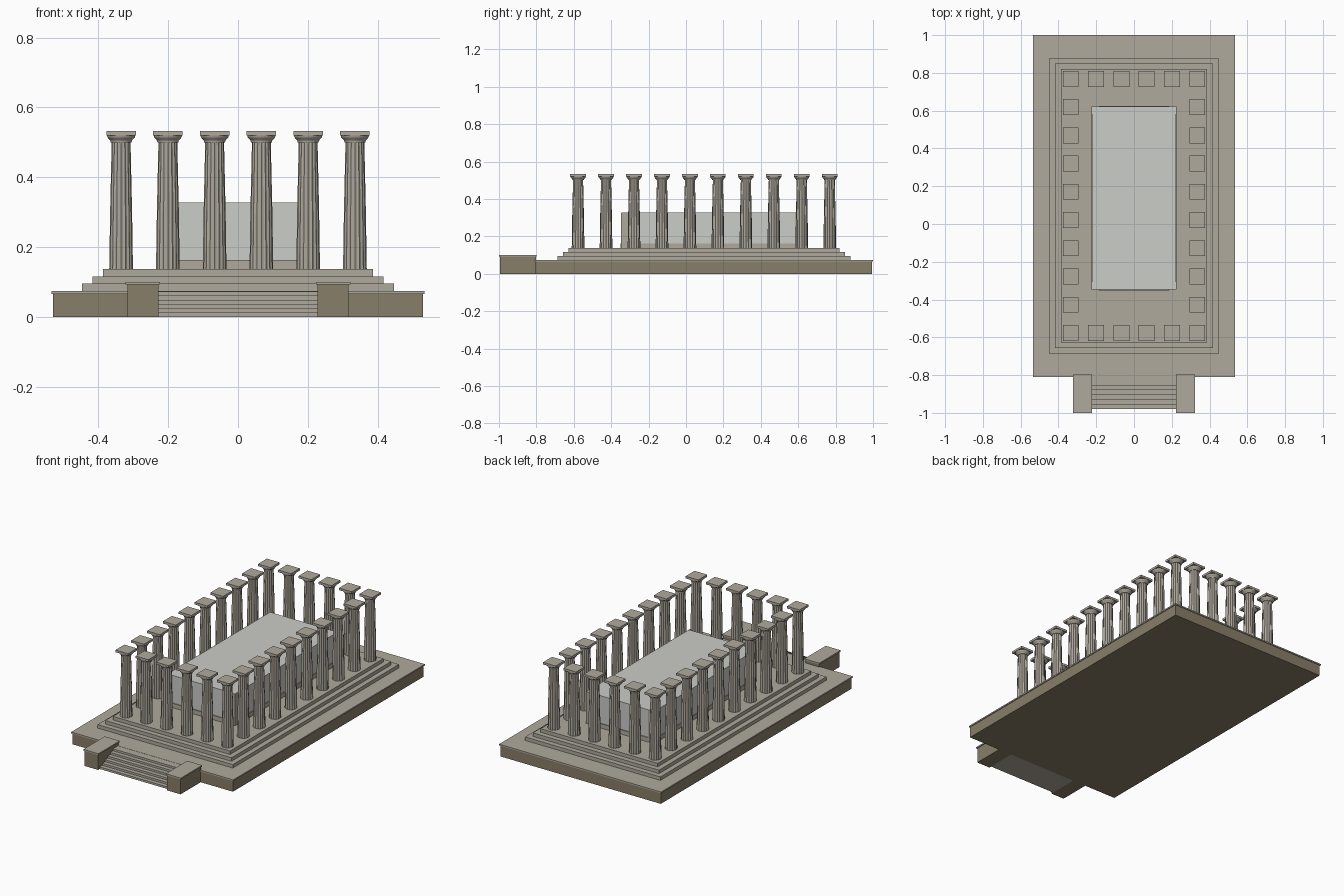
import bpy, bmesh, math

cube = bpy.data.objects.get("Cube")
if cube:
    bpy.data.objects.remove(cube, do_unlink=True)


def material(name, rgb):
    m = bpy.data.materials.new(name)
    m.use_nodes = True
    m.diffuse_color = (*rgb, 1)
    m.node_tree.nodes["Principled BSDF"].inputs["Base Color"].default_value = (*rgb, 1)
    return m


STONE = material("light stone", (0.43, 0.40, 0.34))
BROWN = material("brown stone", (0.25, 0.21, 0.14))
WHITE = material("pale marble", (0.60, 0.61, 0.58))


def add_object(name, bm, mat):
    bmesh.ops.recalc_face_normals(bm, faces=bm.faces[:])
    mesh = bpy.data.meshes.new(name)
    bm.to_mesh(mesh)
    bm.free()
    mesh.materials.append(mat)
    obj = bpy.data.objects.new(name, mesh)
    bpy.context.collection.objects.link(obj)
    return obj


def box_into(bm, x, y, z):
    verts = bmesh.ops.create_cube(bm, size=1)["verts"]
    for v in verts:
        for i, (lo, hi) in enumerate((x, y, z)):
            v.co[i] = lo if v.co[i] < 0 else hi


def box(name, x, y, z, mat):
    bm = bmesh.new()
    box_into(bm, x, y, z)
    return add_object(name, bm, mat)


# Terrace with a thin overhanging cap
box("terrace_body", (-0.53, 0.53), (-0.805, 0.995), (0, 0.066), BROWN)
box("terrace_cap", (-0.535, 0.535), (-0.81, 1.0), (0.066, 0.074), STONE)

# Three platform steps
for i in range(3):
    w = 0.447 - 0.03 * i
    box(f"platform_step_{i + 1}", (-w, w), (-0.687 + 0.03 * i, 0.88 - 0.03 * i),
        (0.074 + 0.021 * i, 0.095 + 0.021 * i), STONE)

# Front stairs: one stepped profile extruded across
STEPS, TREAD = 6, 0.025
rise = 0.073 / STEPS
profile = [(-0.805, 0), (-0.98, 0)]
for i in range(STEPS):
    y = -0.98 + TREAD * i
    profile += [(y, rise * (i + 1)), (y + TREAD, rise * (i + 1))]
profile.append((-0.805, 0.073))
bm = bmesh.new()
face = bm.faces.new([bm.verts.new((-0.228, y, z)) for y, z in dict.fromkeys(profile)])
ext = bmesh.ops.extrude_face_region(bm, geom=[face])["geom"]
bmesh.ops.translate(bm, vec=(0.456, 0, 0),
                    verts=[g for g in ext if isinstance(g, bmesh.types.BMVert)])
add_object("front_stairs", bm, STONE)

# Stair side blocks with caps
for side, s in (("left", 1), ("right", -1)):
    box(f"{side}_stair_block", sorted((s * 0.228, s * 0.317)), (-0.995, -0.803), (0, 0.092), BROWN)
    box(f"{side}_stair_block_cap", sorted((s * 0.223, s * 0.322)), (-1.0, -0.798), (0.092, 0.1), STONE)

# Inner chamber with corner piers and a raised plinth on each wall
box("chamber", (-0.223, 0.223), (-0.346, 0.621), (0.137, 0.327), WHITE)
for sx in (-1, 1):
    for ylo, yhi in ((-0.347, -0.307), (0.582, 0.622)):
        box("chamber_corner_pier", sorted((sx * 0.186, sx * 0.224)), (ylo, yhi), (0.137, 0.326), STONE)
    box("chamber_side_plinth", sorted((sx * 0.2, sx * 0.227)), (-0.307, 0.582), (0.137, 0.163), STONE)
box("chamber_front_plinth", (-0.186, 0.186), (-0.351, -0.32), (0.137, 0.163), STONE)
box("chamber_back_plinth", (-0.186, 0.186), (0.6, 0.626), (0.137, 0.163), STONE)


# Fluted column with flared capital and square top slab
def ring(bm, r, z, flute, count=32):
    return [bm.verts.new((r * (1 - flute * (i % 2)) * math.cos(math.tau * i / count),
                          r * (1 - flute * (i % 2)) * math.sin(math.tau * i / count), z))
            for i in range(count)]


def column_bmesh():
    bm = bmesh.new()
    sections = [(0.034, 0.137, 0.08), (0.0315, 0.3, 0.08), (0.027, 0.5, 0.08),
                (0.030, 0.5, 0), (0.031, 0.505, 0), (0.039, 0.514, 0), (0.041, 0.521, 0)]
    rings = [ring(bm, *s) for s in sections]
    for a, b in zip(rings, rings[1:]):
        for i in range(len(a)):
            j = (i + 1) % len(a)
            bm.faces.new((a[i], a[j], b[j], b[i]))
    bm.faces.new(rings[0])
    bm.faces.new(rings[-1])
    box_into(bm, (-0.042, 0.042), (-0.042, 0.042), (0.52, 0.533))
    return bm


# Colonnade around the platform, sharing one column mesh
NX, NY = 6, 10
first = None
for ix in range(NX):
    for iy in range(NY):
        if 0 < ix < NX - 1 and 0 < iy < NY - 1:
            continue
        if first is None:
            obj = first = add_object("column", column_bmesh(), STONE)
        else:
            obj = bpy.data.objects.new("column", first.data)
            bpy.context.collection.objects.link(obj)
        obj.location = (-0.335 + 0.134 * ix, -0.577 + 0.1495 * iy, 0)
